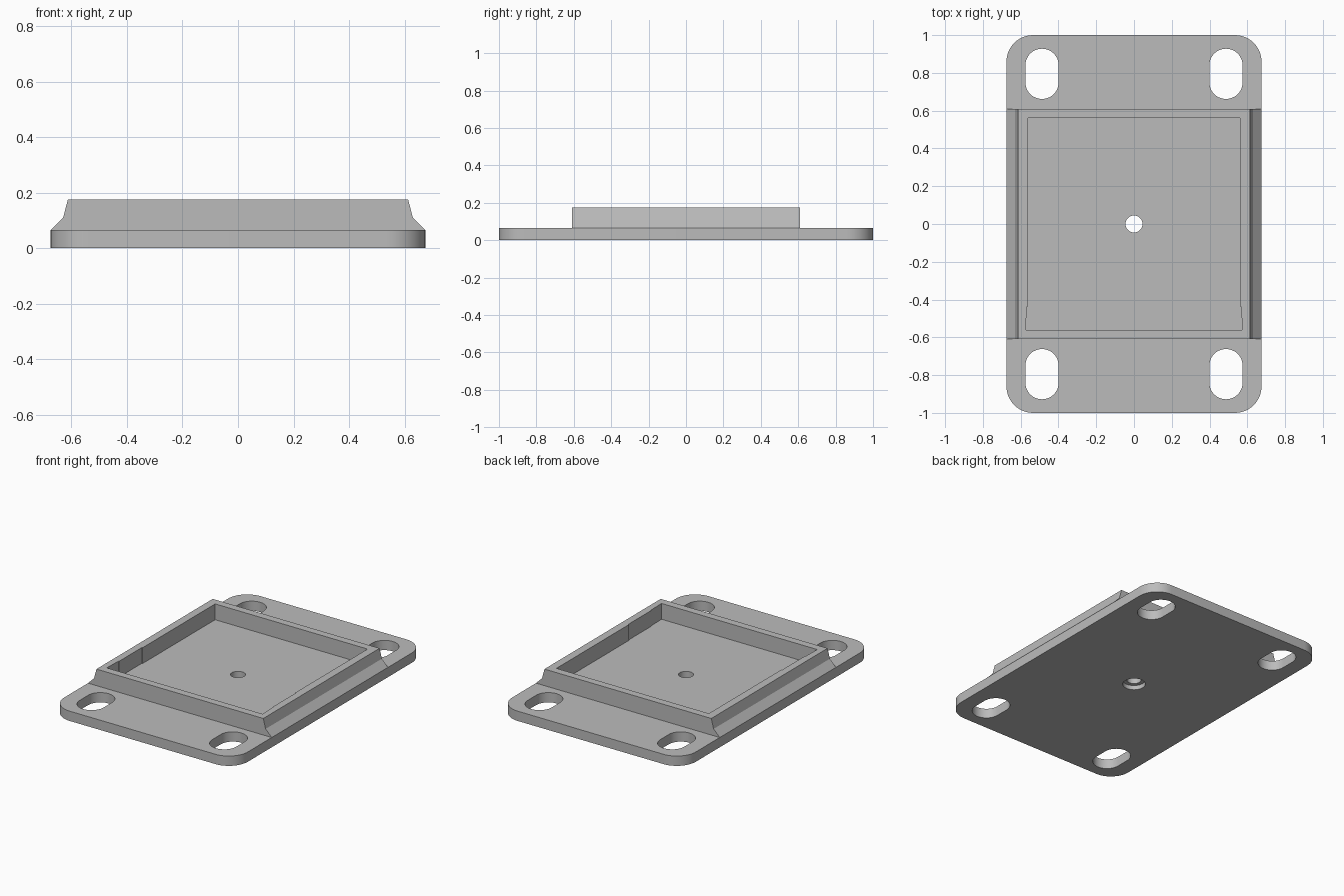
import bpy, bmesh
from math import cos, sin, pi, radians

cube = bpy.data.objects.get("Cube")
if cube:
    bpy.data.objects.remove(cube, do_unlink=True)

grey = bpy.data.materials.new("plain grey")
grey.use_nodes = True
grey.diffuse_color = (0.5, 0.5, 0.5, 1)
grey.node_tree.nodes["Principled BSDF"].inputs["Base Color"].default_value = (0.5, 0.5, 0.5, 1)


def prism(name, outline, place, start, end):
    """Extrude an outline between two heights; place maps (u, v, w) to x, y, z."""
    bm = bmesh.new()
    ends = [[bm.verts.new(place(u, v, w)) for u, v in outline] for w in (start, end)]
    bm.faces.new(ends[0])
    bm.faces.new(ends[1])
    n = len(outline)
    for i in range(n):
        j = (i + 1) % n
        bm.faces.new((ends[0][i], ends[0][j], ends[1][j], ends[1][i]))
    bmesh.ops.recalc_face_normals(bm, faces=bm.faces)
    mesh = bpy.data.meshes.new(name)
    bm.to_mesh(mesh)
    bm.free()
    mesh.materials.append(grey)
    obj = bpy.data.objects.new(name, mesh)
    bpy.context.collection.objects.link(obj)
    return obj


def upright(u, v, w):
    return (u, v, w)


def along_y(u, v, w):
    return (u, w, v)


def rounded(cx, cy, hx, hy, r, steps=12):
    """Rounded rectangle; a full radius gives a slot or a circle."""
    pts = []
    for q, (sx, sy) in enumerate(((1, 1), (-1, 1), (-1, -1), (1, -1))):
        for i in range(steps + 1):
            a = (q + i / steps) * pi / 2
            p = (cx + sx * (hx - r) + r * cos(a), cy + sy * (hy - r) + r * sin(a))
            if not pts or abs(p[0] - pts[-1][0]) + abs(p[1] - pts[-1][1]) > 1e-5:
                pts.append(p)
    if abs(pts[0][0] - pts[-1][0]) + abs(pts[0][1] - pts[-1][1]) < 1e-5:
        pts.pop()
    return pts


def mirrored(half):
    return half + [(-x, y) for x, y in reversed(half)]


def cut(obj, cutters):
    for c in cutters:
        mod = obj.modifiers.new("cut " + c.name, 'BOOLEAN')
        mod.object = c
        mod.operation = 'DIFFERENCE'
        mod.solver = 'EXACT'
    bpy.ops.object.select_all(action='DESELECT')
    obj.select_set(True)
    bpy.context.view_layer.objects.active = obj
    for mod in list(obj.modifiers):
        bpy.ops.object.modifier_apply(modifier=mod.name)
    bpy.ops.object.shade_smooth_by_angle(angle=radians(30))


# Base plate with rounded corners
plate_top = 0.065
plate = prism("base_plate", rounded(0, 0, 0.675, 1, 0.14), upright, 0, plate_top)

# Raised tray with flared sides
flare = mirrored([(0.675, plate_top), (0.63, 0.11), (0.613, 0.175)])
tray = prism("raised_tray", flare, along_y, -0.61, 0.61)

# Cutters: mounting slots, centre hole, counterbore underneath, tray pocket
slots = [prism("slot_cutter", rounded(sx * 0.487, sy * 0.795, 0.088, 0.133, 0.088),
               upright, -0.1, 0.3) for sx in (-1, 1) for sy in (-1, 1)]
hole = prism("hole_cutter", rounded(0, 0, 0.045, 0.045, 0.045), upright, -0.1, 0.3)
counterbore = prism("counterbore_cutter", rounded(0, 0, 0.07, 0.07, 0.07), upright, -0.1, 0.03)
pocket_side = [(0.572, -0.56), (0.569, -0.44), (0.565, -0.44), (0.565, -0.2),
               (0.56, -0.2), (0.56, 0.56)]
pocket = prism("pocket_cutter", mirrored(pocket_side), upright, 0.07, 0.3)

cut(plate, slots + [hole, counterbore])
cut(tray, [pocket, hole])

# Remove the spent cutters
for c in slots + [hole, counterbore, pocket]:
    bpy.data.objects.remove(c, do_unlink=True)
